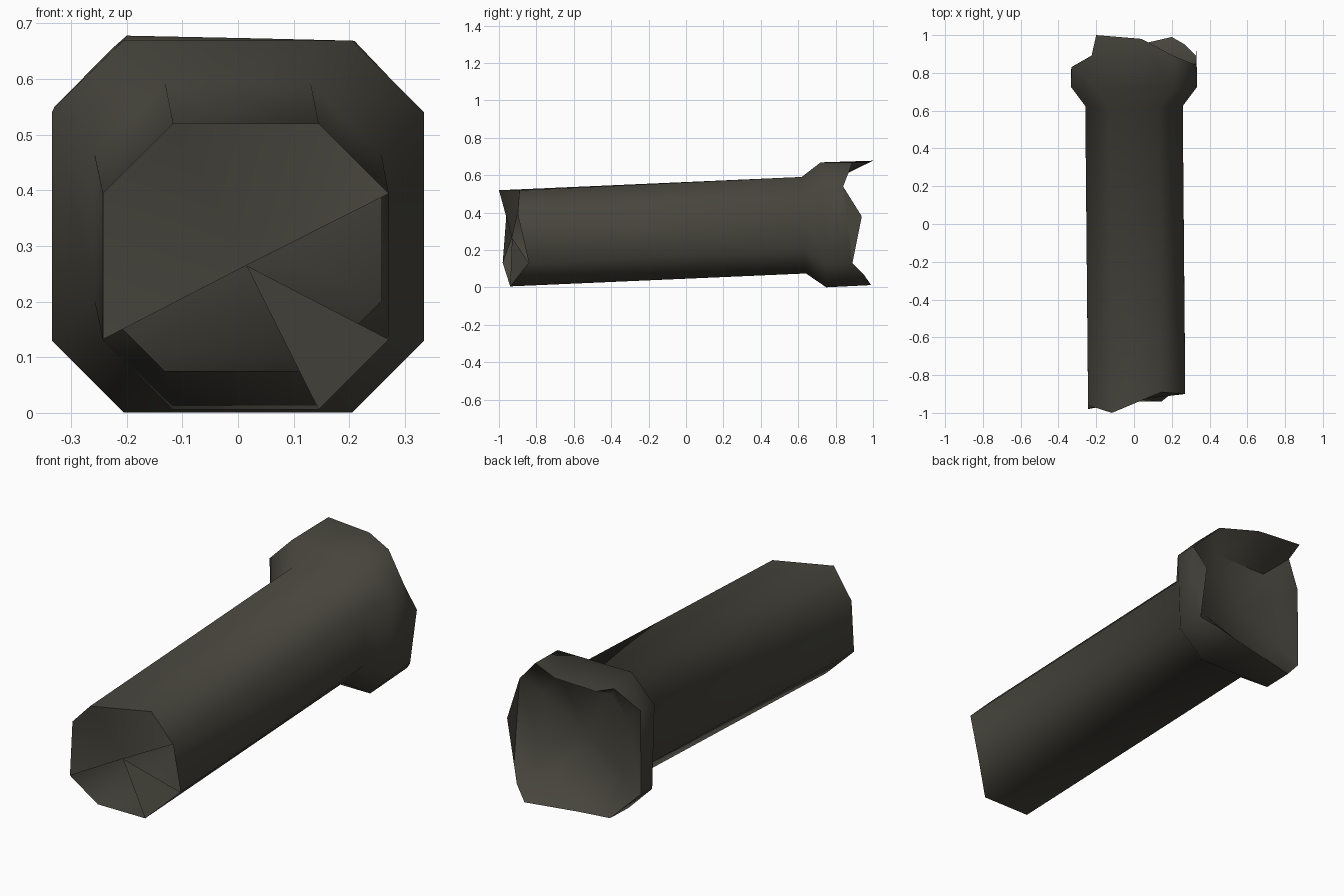
import bpy, bmesh, math

if "Cube" in bpy.data.objects:
    bpy.data.objects.remove(bpy.data.objects["Cube"])

TILT = 0.0445  # the whole part rises slightly toward the back


def octagon(cx, cz, y, r, c):
    """Octagonal ring, square to the tilted axis, clockwise from upper left."""
    pts = [(-c, r), (c, r), (r, c), (r, -c), (c, -r), (-c, -r), (-r, -c), (-r, c)]
    return [(cx + x, y - z * TILT, cz + z) for x, z in pts]


bm = bmesh.new()


def add(points):
    return [bm.verts.new(p) for p in points]


# broken front end of the shaft: same octagon with a jagged depth
front_y = [-1.0, -0.89, -0.90, -0.84, -0.94, -0.94, -0.98, -0.96]
front = add([(x, y, z) for (x, _, z), y in zip(octagon(0.014, 0.263, 0, 0.257, 0.131), front_y)])
front_tip = bm.verts.new((0.015, -0.93, 0.265))

# shaft end and flared head
neck = add(octagon(0.0, 0.333, 0.63, 0.258, 0.131))
head = add(octagon(0.0, 0.335, 0.735, 0.334, 0.206))

# chipped rim: each corner followed by the chips on the side after it
rim_sides = [
    [(-0.20, 1.0, 0.678), (0.04, 0.98, 0.673)],
    [(0.21, 0.89, 0.668)],
    [(0.332, 0.84, 0.54), (0.331, 0.94, 0.38)],
    [(0.328, 0.89, 0.13), (0.27, 0.95, 0.07)],
    [(0.20, 0.99, 0.013), (-0.06, 0.93, 0.012)],
    [(-0.21, 0.90, 0.009)],
    [(-0.332, 0.83, 0.133)],
    [(-0.33, 0.83, 0.55), (-0.225, 0.89, 0.656)],
]
rim = [add(side) for side in rim_sides]

# hollow behind the rim
hollow = add(octagon(0.0, 0.345, 0.81, 0.235, 0.14))
hollow_centre = bm.verts.new((0.0, 0.79, 0.345))

for i in range(8):
    j = (i + 1) % 8
    edge = rim[i] + [rim[j][0]]
    bm.faces.new([front[i], neck[i], neck[j], front[j]])
    bm.faces.new([neck[i], head[i], head[j], neck[j]])
    bm.faces.new([head[i]] + edge + [head[j]])
    bm.faces.new([hollow[j]] + edge[::-1] + [hollow[i]])
    bm.faces.new([hollow[i], hollow_centre, hollow[j]])
    if i not in (2, 4, 5):  # open gaps in the broken front
        bm.faces.new([front[i], front[j], front_tip])

bmesh.ops.triangulate(bm, faces=[f for f in bm.faces if len(f.verts) > 4])
bmesh.ops.recalc_face_normals(bm, faces=bm.faces[:])

mesh = bpy.data.meshes.new("broken_column")
bm.to_mesh(mesh)
bm.free()
column = bpy.data.objects.new("broken_column", mesh)
bpy.context.collection.objects.link(column)

# dark stone
stone = bpy.data.materials.new("dark stone")
stone.diffuse_color = (0.062, 0.059, 0.046, 1)
stone.use_nodes = True
stone.node_tree.nodes["Principled BSDF"].inputs["Base Color"].default_value = stone.diffuse_color
mesh.materials.append(stone)

bpy.context.view_layer.objects.active = column
column.select_set(True)
bpy.ops.object.shade_smooth_by_angle(angle=math.radians(52))
